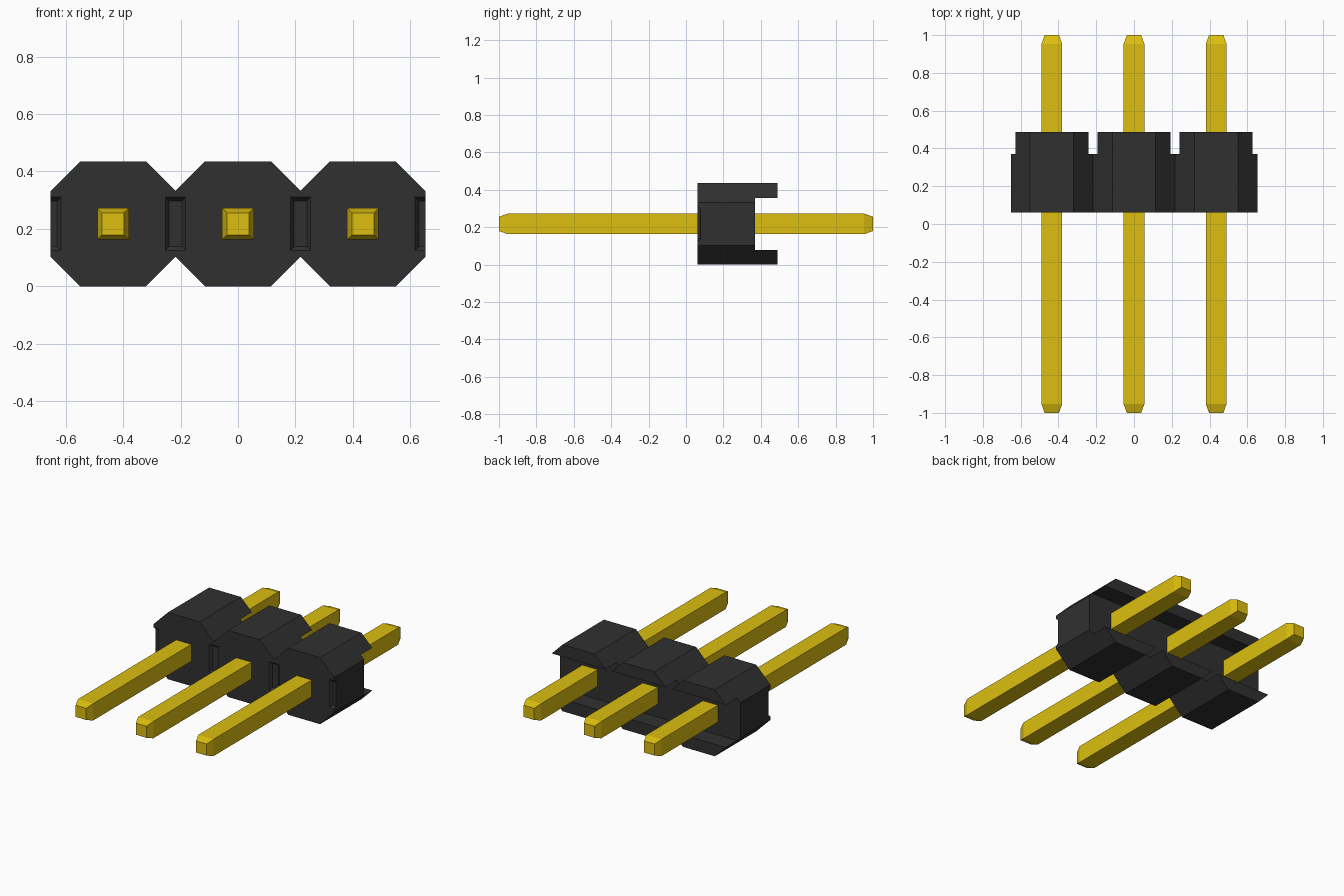
import bpy, bmesh

if "Cube" in bpy.data.objects:
    bpy.data.objects.remove(bpy.data.objects["Cube"])

PITCH, HALF, ZC = 0.435, 0.2175, 0.2175
FRONT, BACK = 0.061, 0.488


def material(name, color):
    m = bpy.data.materials.new(name)
    m.diffuse_color = color
    m.use_nodes = True
    m.node_tree.nodes["Principled BSDF"].inputs["Base Color"].default_value = m.diffuse_color
    return m


def loft(name, sections, mat=None):
    """Skin equal-length rings of (x, z) points placed at successive y values."""
    bm = bmesh.new()
    rings = [[bm.verts.new((x, y, z)) for x, z in pts] for y, pts in sections]
    n = len(rings[0])
    for a, b in zip(rings, rings[1:]):
        for i in range(n):
            j = (i + 1) % n
            bm.faces.new((a[i], a[j], b[j], b[i]))
    bm.faces.new(rings[0])
    bm.faces.new(rings[-1])
    bmesh.ops.recalc_face_normals(bm, faces=bm.faces)
    me = bpy.data.meshes.new(name)
    bm.to_mesh(me)
    bm.free()
    ob = bpy.data.objects.new(name, me)
    bpy.context.collection.objects.link(ob)
    if mat:
        me.materials.append(mat)
    return ob


def rect(cx, hx, hz):
    return [(cx - hx, ZC - hz), (cx + hx, ZC - hz), (cx + hx, ZC + hz), (cx - hx, ZC + hz)]


black = material("black_plastic", (0.03, 0.03, 0.03, 1))
gold = material("gold_metal", (0.72, 0.52, 0.005, 1))
columns = [-PITCH, 0, PITCH]

# Housing: three chamfered cells joined in a row
lower, upper = [], []
for cx in columns:
    for dx, dz in ((-HALF, 0.115), (-0.115, HALF), (0.115, HALF), (HALF, 0.115)):
        p = (round(cx + dx, 5), dz)
        if p not in upper:
            upper.append(p)
outline = [(x, ZC - z) for x, z in upper] + [(x, ZC + z) for x, z in reversed(upper)]
housing = loft("housing", [(FRONT, outline), (BACK, outline)], black)

# Cutters: channel along the back, tapered pockets at the cell joints
cutters = [loft("channel_cutter", [(0.37, rect(0, 1, 0.139)), (0.6, rect(0, 1, 0.139))])]
for i in range(4):
    x = (i - 1.5) * PITCH
    cutters.append(loft("pocket_cutter", [(FRONT - 0.015, rect(x, 0.047, 0.105)),
                                          (FRONT + 0.017, rect(x, 0.022, 0.079))]))
for c in cutters:
    c.hide_render = True
    mod = housing.modifiers.new("cut", 'BOOLEAN')
    mod.operation = 'DIFFERENCE'
    mod.solver = 'EXACT'
    mod.object = c
bpy.context.view_layer.update()
cut_mesh = bpy.data.meshes.new_from_object(
    housing.evaluated_get(bpy.context.evaluated_depsgraph_get()))
housing.modifiers.clear()
housing.data = cut_mesh
cut_mesh.materials.clear()
cut_mesh.materials.append(black)
for c in cutters:
    bpy.data.objects.remove(c)

# Square pins with tapered tips
for i, cx in enumerate(columns):
    tip, shaft = rect(cx, 0.038, 0.038), rect(cx, 0.055, 0.055)
    loft(f"pin_{i + 1}", [(-1, tip), (-0.953, shaft), (0.953, shaft), (1, tip)], gold)
